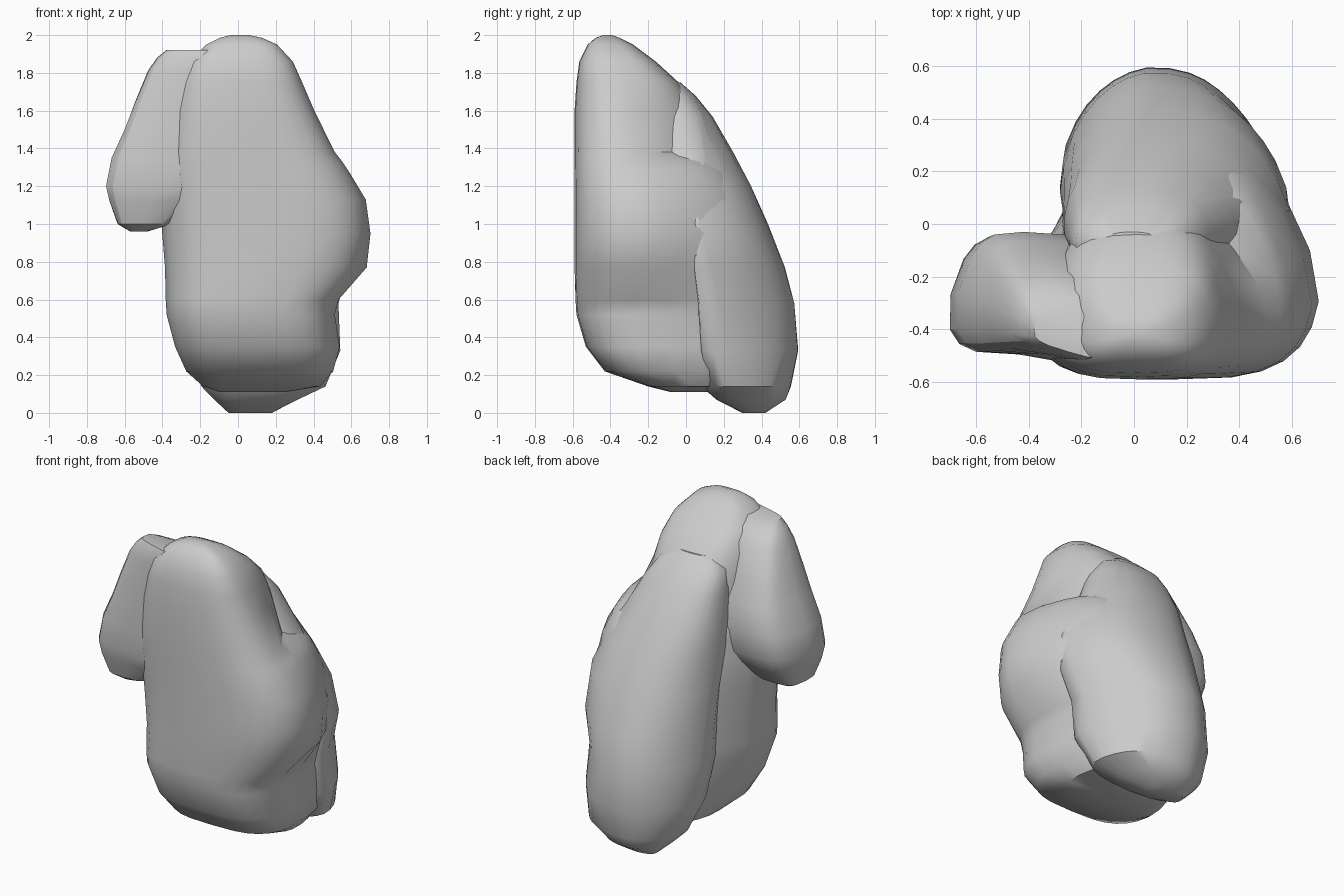
import bpy, bmesh, math


def section(z, x0, x1, y0, y1, tl, tr, p, n):
    """Rounded cross-section whose left/right sides taper toward the back."""
    xm, ym, yh = (x0 + x1) / 2, (y0 + y1) / 2, (y1 - y0) / 2
    pts = []
    for i in range(n):
        a = 2 * math.pi * i / n
        c, s = math.cos(a), math.sin(a)
        u = math.copysign(abs(c) ** p, c)
        v = math.copysign(abs(s) ** p, s)
        f = max(0, (v + 0.2) / 1.2)
        edge = xm + (x1 - xm) * (1 - tr * f) if u > 0 else xm - (xm - x0) * (1 - tl * f)
        pts.append((xm + abs(u) * (edge - xm), ym + v * yh, z))
    return pts


def loft(name, rings, p, n=28, angle=38):
    bm = bmesh.new()
    loops = [[bm.verts.new(q) for q in section(*r, p, n)] for r in rings]
    for a, b in zip(loops, loops[1:]):
        for i in range(n):
            j = (i + 1) % n
            bm.faces.new((a[i], a[j], b[j], b[i]))
    bm.faces.new(loops[0])
    bm.faces.new(loops[-1])
    bmesh.ops.recalc_face_normals(bm, faces=bm.faces)
    me = bpy.data.meshes.new(name)
    bm.to_mesh(me)
    bm.free()
    ob = bpy.data.objects.new(name, me)
    bpy.context.collection.objects.link(ob)
    bpy.ops.object.select_all(action='DESELECT')
    ob.select_set(True)
    bpy.context.view_layer.objects.active = ob
    bpy.ops.object.shade_smooth_by_angle(angle=math.radians(angle))
    return ob


# each ring: z, left x, right x, front y, back y, left taper, right taper
# main boulder with flat front and bulging right side
loft("main_rock", [
    (0.11, -0.10, 0.25, -0.08, 0.14, 0.1, 0.1),
    (0.14, -0.19, 0.44, -0.20, 0.24, 0.2, 0.1),
    (0.22, -0.28, 0.51, -0.43, 0.32, 0.4, 0.1),
    (0.35, -0.34, 0.545, -0.53, 0.36, 0.5, 0.2),
    (0.52, -0.385, 0.52, -0.58, 0.38, 0.6, 0.1),
    (0.60, -0.39, 0.54, -0.585, 0.39, 0.6, 0.1),
    (0.77, -0.395, 0.69, -0.59, 0.40, 0.6, 0.45),
    (0.95, -0.41, 0.71, -0.59, 0.39, 0.6, 0.45),
    (1.13, -0.42, 0.685, -0.59, 0.33, 0.6, 0.45),
    (1.27, -0.42, 0.60, -0.59, 0.24, 0.6, 0.3),
    (1.33, -0.41, 0.56, -0.59, 0.18, 0.5, 0.3),
    (1.38, -0.40, 0.52, -0.59, 0.12, 0.5, 0.6),
    (1.60, -0.36, 0.41, -0.59, 0.05, 0.4, 0.4),
    (1.75, -0.32, 0.345, -0.58, -0.04, 0.3, 0.2),
    (1.86, -0.27, 0.295, -0.565, -0.16, 0.2, 0.1),
    (1.95, -0.17, 0.21, -0.52, -0.28, 0.1, 0.1),
    (1.985, -0.10, 0.13, -0.48, -0.35, 0.1, 0.1),
    (2.00, -0.04, 0.06, -0.44, -0.39, 0.0, 0.0),
], 0.62)

# sloping slab at the back, reaching the ground
back = loft("back_rock", [
    (0.00, -0.05, 0.18, 0.30, 0.42, 0.0, 0.0),
    (0.07, -0.13, 0.32, 0.17, 0.53, 0.2, 0.2),
    (0.14, -0.20, 0.47, 0.10, 0.56, 0.2, 0.2),
    (0.33, -0.28, 0.55, 0.00, 0.60, 0.3, 0.4),
    (0.58, -0.29, 0.54, -0.10, 0.58, 0.3, 0.35),
    (0.77, -0.29, 0.60, -0.10, 0.53, 0.3, 0.3),
    (1.00, -0.28, 0.60, -0.15, 0.44, 0.2, 0.25),
    (1.20, -0.28, 0.51, -0.20, 0.35, 0.2, 0.2),
    (1.38, -0.27, 0.38, -0.20, 0.25, 0.1, 0.1),
    (1.57, -0.25, 0.29, -0.20, 0.14, 0.1, 0.1),
    (1.68, -0.22, 0.21, -0.20, 0.05, 0.0, 0.0),
    (1.75, -0.14, 0.12, -0.20, -0.03, 0.0, 0.0),
], 0.8)
# pull the right end of the slab forward
for v in back.data.vertices:
    if v.co.y > 0.1:
        v.co.y -= 0.15 * max(0, v.co.x - 0.08)

# chunk hanging on the upper left side
side = loft("side_rock", [
    (0.96, -0.57, -0.48, -0.38, -0.25, 0.0, 0.0),
    (1.00, -0.64, -0.35, -0.44, -0.17, 0.1, 0.0),
    (1.12, -0.69, -0.22, -0.48, -0.08, 0.3, 0.0),
    (1.20, -0.71, -0.17, -0.495, -0.04, 0.3, 0.0),
    (1.35, -0.68, -0.16, -0.495, -0.03, 0.3, 0.0),
    (1.50, -0.61, -0.16, -0.49, -0.06, 0.3, 0.0),
    (1.65, -0.55, -0.15, -0.48, -0.13, 0.2, 0.0),
    (1.81, -0.48, -0.14, -0.47, -0.20, 0.1, 0.0),
    (1.88, -0.43, -0.13, -0.46, -0.27, 0.0, 0.0),
    (1.92, -0.38, -0.13, -0.44, -0.35, 0.0, 0.0),
], 0.55, n=16, angle=30)
# blend the front of the chunk into the main face
for v in side.data.vertices:
    if v.co.y < -0.38 and v.co.z > 1.05:
        v.co.y -= 0.3 * max(0, v.co.x + 0.40)
